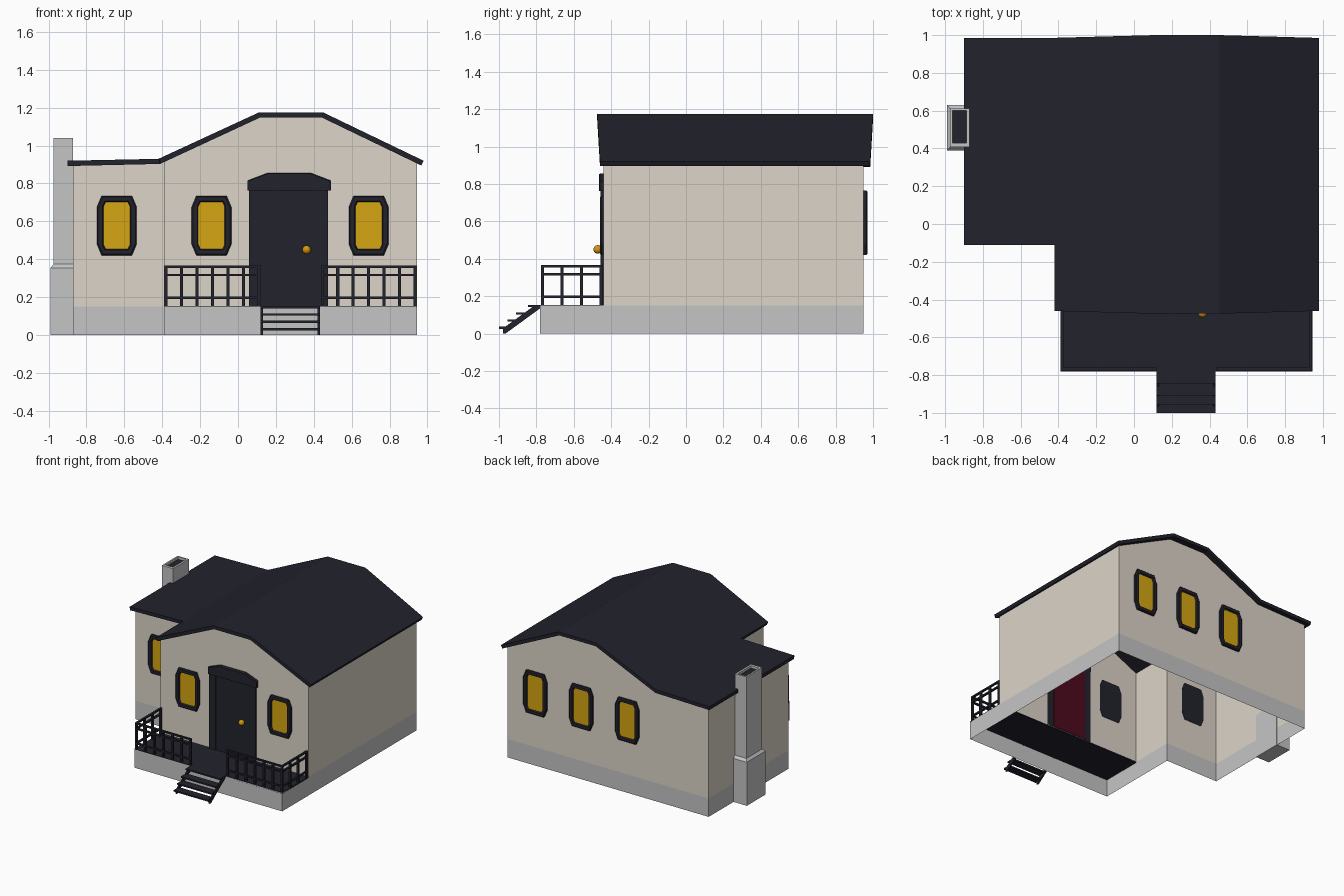
import bpy, bmesh, math
from mathutils import Vector

if "Cube" in bpy.data.objects:
    bpy.data.objects.remove(bpy.data.objects["Cube"])


def material(name, rgb):
    m = bpy.data.materials.new(name)
    m.diffuse_color = (*rgb, 1)
    m.use_nodes = True
    m.node_tree.nodes["Principled BSDF"].inputs["Base Color"].default_value = m.diffuse_color
    return m


CREAM = material("cream wall", (0.72, 0.66, 0.58))
GREY = material("grey stone", (0.56, 0.56, 0.56))
DARK = material("dark slate", (0.016, 0.016, 0.026))
YELLOW = material("yellow glass", (0.66, 0.38, 0.006))
ORANGE = material("orange knob", (0.65, 0.32, 0.004))
MAROON = material("maroon door back", (0.075, 0.003, 0.013))


def finish(name, bm, mats, recalc=True):
    if recalc:
        bmesh.ops.recalc_face_normals(bm, faces=bm.faces[:])
    me = bpy.data.meshes.new(name)
    bm.to_mesh(me)
    bm.free()
    for m in mats:
        me.materials.append(m)
    ob = bpy.data.objects.new(name, me)
    bpy.context.collection.objects.link(ob)
    return ob


def add_box(bm, x0, x1, y0, y1, z0, z1):
    v = [bm.verts.new((x, y, z)) for z in (z0, z1)
         for x, y in ((x0, y0), (x1, y0), (x1, y1), (x0, y1))]
    for f in ((3, 2, 1, 0), (4, 5, 6, 7), (0, 1, 5, 4), (1, 2, 6, 5), (2, 3, 7, 6), (3, 0, 4, 7)):
        bm.faces.new([v[i] for i in f])


def boxes(name, mat, *dims):
    bm = bmesh.new()
    for d in dims:
        add_box(bm, *d)
    return finish(name, bm, [mat])


def loft(name, rings, mats):
    """Skin closed rings; the last cap takes the last material."""
    bm = bmesh.new()
    rows = [[bm.verts.new(p) for p in r] for r in rings]
    n = len(rows[0])
    for a, b in zip(rows, rows[1:]):
        for i in range(n):
            j = (i + 1) % n
            bm.faces.new((a[i], a[j], b[j], b[i]))
    bm.faces.new(rows[0][::-1])
    bm.faces.new(rows[-1]).material_index = len(mats) - 1
    return finish(name, bm, mats)


def strip(name, path, z0, top, mat):
    """Closed thin wall along a plan outline, with a top height rule."""
    bm = bmesh.new()
    low = [bm.verts.new((x, y, z0)) for x, y in path]
    high = [bm.verts.new((x, y, top(x))) for x, y in path]
    n = len(path)
    for i in range(n):
        j = (i + 1) % n
        if path[i][1] != path[j][1]:
            bm.faces.new((low[i], low[j], high[j], high[i]))
    # each straight x run becomes one gable polygon
    i = 0
    while i < n:
        j = i
        while j < n - 1 and path[j + 1][1] == path[i][1]:
            j += 1
        if j > i:
            bm.faces.new(low[i:j + 1] + high[i:j + 1][::-1])
        i = j + 1
    return finish(name, bm, [mat], False)


# Roof: one profile, swept front to back, wing set back
PROFILE = [(-0.9, 0.92), (-0.42, 0.93), (0.11, 1.175), (0.45, 1.175), (0.98, 0.92)]


def roof_z(x):
    for (xa, za), (xb, zb) in zip(PROFILE, PROFILE[1:]):
        if x <= xb:
            return za + (zb - za) * (x - xa) / (xb - xa)
    return PROFILE[-1][1]


bm = bmesh.new()
ROWS = (-0.46, -0.11, 0.985)
grid = {}
for i, (x, z) in enumerate(PROFILE):
    flare = 0.015 * (z - 0.92) / 0.255
    for j, y in enumerate(ROWS):
        if i or j:
            grid[i, j] = bm.verts.new((x, y + (-flare, 0, flare)[j], z))
for i in range(4):
    for j in range(2):
        if i or j:
            bm.faces.new((grid[i, j], grid[i + 1, j], grid[i + 1, j + 1], grid[i, j + 1]))
roof = finish("roof", bm, [DARK], False)
mod = roof.modifiers.new("thickness", 'SOLIDIFY')
mod.thickness = 0.028
mod.offset = -1

# House walls and foundation: thin shells, open below
X0, XM, X1, YB = -0.87, -0.39, 0.945, 0.95
walls = [(X0, -0.08), (XM, -0.08), (XM, -0.44), (0.11, -0.44), (0.45, -0.44), (X1, -0.44),
         (X1, YB), (0.45, YB), (0.11, YB), (-0.42, YB), (X0, YB)]
strip("house_walls", walls, 0.15, lambda x: roof_z(x) - 0.016, CREAM)
base = [(X0, -0.08), (XM, -0.08), (XM, -0.78), (X1, -0.78), (X1, YB), (X0, YB)]
strip("foundation", base, 0, lambda x: 0.15, GREY)
boxes("porch_deck", DARK, (XM, X1, -0.78, -0.44, 0.142, 0.153))


# Windows: chamfered frame with recessed glass
def window(name, cx, y, side, z0, z1):
    def ring(hw, inset, cx_, cz_, depth):
        a, b = z0 + inset, z1 - inset
        pts = [(-hw + cx_, a), (hw - cx_, a), (hw, a + cz_), (hw, b - cz_),
               (hw - cx_, b), (-hw + cx_, b), (-hw, b - cz_), (-hw, a + cz_)]
        return [(cx + px, y + side * depth, pz) for px, pz in pts]
    loft(name, [ring(0.105, 0, 0.025, 0.06, -0.003), ring(0.105, 0, 0.025, 0.06, 0.013),
                ring(0.098, 0.007, 0.025, 0.057, 0.02), ring(0.075, 0.028, 0.012, 0.025, 0.02),
                ring(0.07, 0.033, 0.012, 0.025, 0.008)], [DARK, YELLOW])


window("wing_window", -0.64, -0.08, -1, 0.42, 0.735)
for i, cx in enumerate((-0.14, 0.69)):
    window(f"front_window_{i + 1}", cx, -0.44, -1, 0.42, 0.735)
for i, cx in enumerate((-0.14, 0.275, 0.69)):
    window(f"back_window_{i + 1}", cx, YB, 1, 0.42, 0.766)

# Door, frame, hood and knob
boxes("door", DARK, (0.11, 0.425, -0.449, -0.441, 0.153, 0.78))
boxes("door_frame", DARK, (0.057, 0.115, -0.456, -0.439, 0.153, 0.78),
      (0.42, 0.475, -0.456, -0.439, 0.153, 0.78))
boxes("door_back", MAROON, (0.115, 0.42, -0.437, -0.432, 0.153, 0.77))
HOOD = [(0.05, 0.762), (0.49, 0.762), (0.49, 0.815), (0.385, 0.855), (0.155, 0.855), (0.05, 0.815)]
loft("door_hood", [[(0.27 + (x - 0.27) * s, y, 0.805 + (z - 0.805) * s) for x, z in HOOD]
                   for y, s in ((-0.439, 1), (-0.46, 1), (-0.466, 0.95))], [DARK])
bm = bmesh.new()
bmesh.ops.create_uvsphere(bm, u_segments=16, v_segments=10, radius=0.023)
for v in bm.verts:
    v.co += Vector((0.362, -0.472, 0.45))
for f in bm.faces:
    f.smooth = True
finish("door_knob", bm, [ORANGE])

# Chimney: wide foot, narrow stack, dark flue
def rect(x0, x1, y0, y1, z):
    return [(x0, y0, z), (x1, y0, z), (x1, y1, z), (x0, y1, z)]


loft("chimney", [rect(-0.99, -0.865, 0.39, 0.63, 0), rect(-0.99, -0.865, 0.39, 0.63, 0.355),
                 rect(-0.973, -0.872, 0.408, 0.612, 0.375), rect(-0.973, -0.872, 0.408, 0.612, 1.04),
                 rect(-0.96, -0.888, 0.43, 0.6, 1.04), rect(-0.96, -0.888, 0.43, 0.6, 1.02)],
     [GREY, DARK])

# Porch railings: evenly spaced posts and three rails per run
T = 0.008


def railing(name, ax, ay, bx, by, posts):
    bm = bmesh.new()
    for i in range(posts):
        t = i / (posts - 1)
        x, y = ax + (bx - ax) * t, ay + (by - ay) * t
        add_box(bm, x - T, x + T, y - T, y + T, 0.15, 0.36)
    for z in (0.197, 0.317, 0.36):
        add_box(bm, ax - T, bx + T, ay - T, by + T, z - 0.006, z + 0.006)
    finish(name, bm, [DARK])


railing("railing_front_left", -0.38, -0.768, 0.11, -0.768, 7)
railing("railing_front_right", 0.445, -0.768, 0.935, -0.768, 7)
railing("railing_left", -0.38, -0.768, -0.38, -0.455, 4)
railing("railing_right", 0.935, -0.768, 0.935, -0.455, 4)

# Stairs: four open treads on two sloping stringers
boxes("stair_treads", DARK, *[(0.12, 0.432, y - 0.065, y, z - 0.006, z + 0.006)
                              for y, z in ((-0.78, 0.147), (-0.843, 0.108), (-0.89, 0.07), (-0.935, 0.031))])
for name, x in (("stringer_left", 0.12), ("stringer_right", 0.42)):
    side = [(-0.78, 0.15), (-0.78, 0.135), (-0.965, 0.0), (-0.978, 0.0), (-0.978, 0.028), (-0.81, 0.15)]
    loft(name, [[(x + d, y, z) for y, z in side] for d in (0, 0.012)], [DARK])
